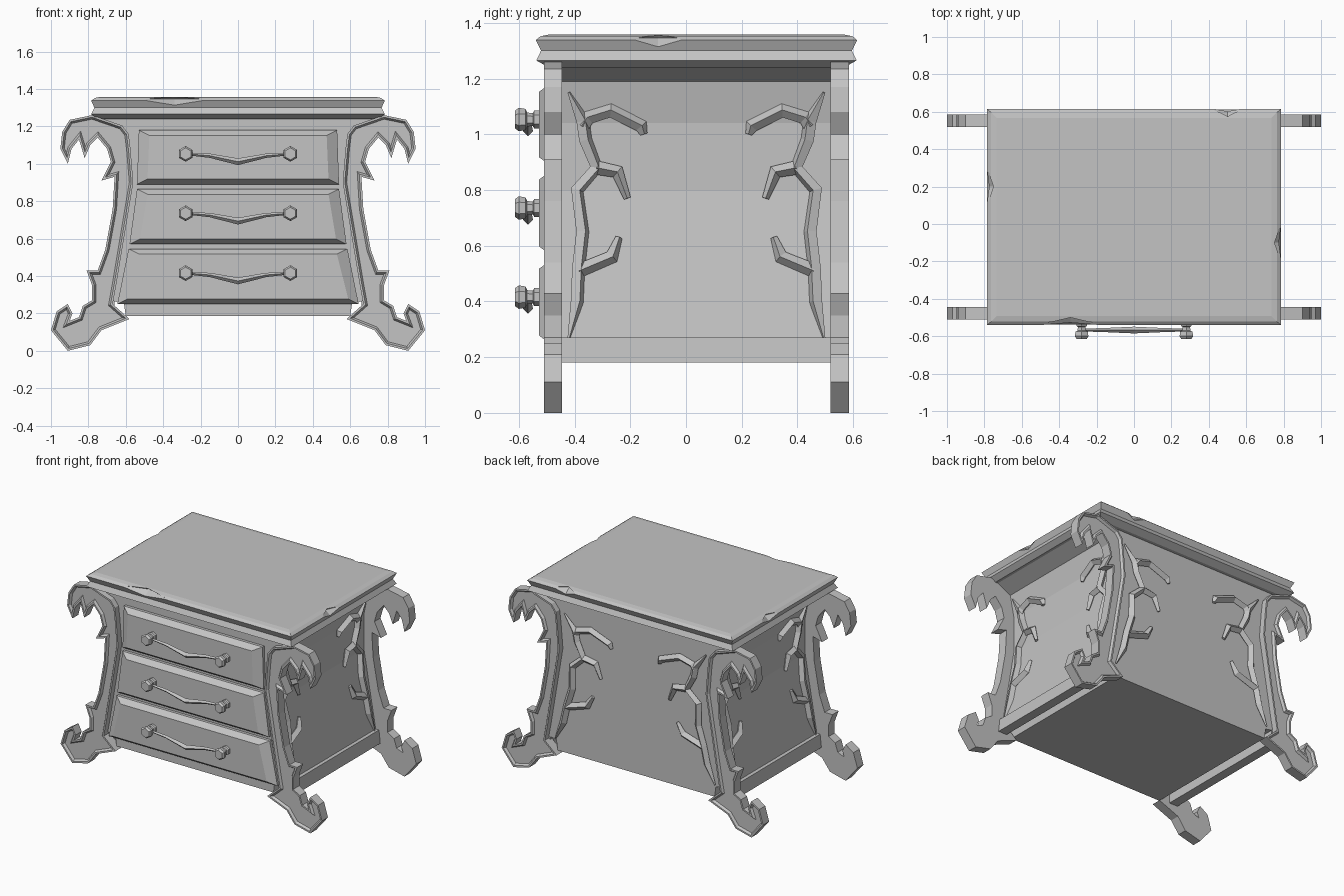
import bpy, bmesh
from mathutils import Vector, Matrix

if "Cube" in bpy.data.objects:
    bpy.data.objects.remove(bpy.data.objects["Cube"])

stone = bpy.data.materials.new("stone grey")
stone.use_nodes = True
GREY = (0.55, 0.55, 0.55, 1)
stone.diffuse_color = GREY
stone.node_tree.nodes["Principled BSDF"].inputs["Base Color"].default_value = GREY

MID_Y = 0.0375               # depth centre of the carcass
BODY_FRONT, BODY_BACK = -0.47, 0.545


def link(name, data):
    obj = bpy.data.objects.new(name, data)
    data.materials.append(stone)
    bpy.context.collection.objects.link(obj)
    return obj


def finish(name, bm):
    bmesh.ops.recalc_face_normals(bm, faces=bm.faces)
    mesh = bpy.data.meshes.new(name)
    bm.to_mesh(mesh)
    bm.free()
    return link(name, mesh)


def loft(name, rings):
    """Skin a stack of equal-length rings and cap both ends."""
    bm = bmesh.new()
    loops = [[bm.verts.new(p) for p in ring] for ring in rings]
    n = len(loops[0])
    for a, b in zip(loops, loops[1:]):
        for i in range(n):
            j = (i + 1) % n
            bm.faces.new((a[i], a[j], b[j], b[i]))
    bm.faces.new(loops[0])
    bm.faces.new(loops[-1])
    return finish(name, bm)


def rect(hx, hy, z):
    return [(sx * hx, MID_Y + sy * hy, z)
            for sx, sy in ((-1, -1), (1, -1), (1, 1), (-1, 1))]


def strand(name, points, depth, radii):
    """Four-sided, flat-shaded tapered rod along a path."""
    curve = bpy.data.curves.new(name, "CURVE")
    curve.dimensions = "3D"
    curve.bevel_depth = depth
    curve.bevel_resolution = 0
    curve.use_fill_caps = True
    spline = curve.splines.new("POLY")
    spline.use_smooth = False
    spline.points.add(len(points) - 1)
    for target, p, r in zip(spline.points, points, radii):
        target.co = (*p, 1)
        target.radius = r
    return link(name, curve)


# Carcass: flared cornice, waisted sides, recessed bottom edge
PROFILE = [(0.6, 0.185), (0.61, 0.255), (0.69, 0.27), (0.64, 0.56), (0.6, 0.8),
           (0.6, 1.04), (0.63, 1.19), (0.775, 1.262)]


def side_x(z):
    for (xa, za), (xb, zb) in zip(PROFILE, PROFILE[1:]):
        if z <= zb:
            return xa + (xb - xa) * (z - za) / (zb - za)
    return PROFILE[-1][0]


outline = PROFILE + [(-x, z) for x, z in reversed(PROFILE)]
loft("carcass", [[(x, y, z) for x, z in outline] for y in (BODY_FRONT, BODY_BACK)])

# Table top with a notched edge, shallow crown and a few chips knocked out
top = loft("table_top", [rect(0.75, 0.53, 1.24), rect(0.785, 0.575, 1.265),
                         rect(0.768, 0.558, 1.3), rect(0.785, 0.577, 1.338),
                         rect(0.765, 0.56, 1.352), rect(0.735, 0.53, 1.358)])
CHIPS = [((-0.34, -0.545, 1.345), (0.2, 0.06, 0.045)),
         ((0.5, 0.62, 1.345), (0.09, 0.06, 0.045)),
         ((0.79, -0.1, 1.345), (0.05, 0.11, 0.045)),
         ((-0.79, 0.2, 1.345), (0.05, 0.11, 0.045))]
for place, size in CHIPS:
    bm = bmesh.new()
    x, y, z = (Vector(v) for v in Matrix.Diagonal(size))
    c = Vector(place)
    ring = [bm.verts.new(c + d) for d in (x, y, -x, -y)]
    for pole in (bm.verts.new(c + z), bm.verts.new(c - z)):
        for i in range(4):
            bm.faces.new((ring[i], ring[(i + 1) % 4], pole))
    cutter = finish("chip_cutter", bm)
    cutter.hide_render = True
    cutter.hide_viewport = True
    cutter.display_type = "WIRE"
    cut = top.modifiers.new("chip", "BOOLEAN")
    cut.operation = "DIFFERENCE"
    cut.solver = "EXACT"
    cut.object = cutter

# Scrolled legs: one outline, mirrored to the four corners
LEG = [(0.78, 1.26), (0.9, 1.235), (0.94, 1.17), (0.95, 1.08), (0.91, 1.0),
       (0.89, 1.08), (0.85, 1.13), (0.82, 1.03), (0.79, 1.1), (0.75, 1.14),
       (0.7, 1.08), (0.68, 1.01), (0.73, 0.91), (0.66, 0.93), (0.67, 0.76),
       (0.71, 0.54), (0.75, 0.43), (0.81, 0.43), (0.78, 0.35), (0.78, 0.27),
       (0.83, 0.24), (0.85, 0.18), (0.9, 0.16), (0.885, 0.2), (0.91, 0.25),
       (0.97, 0.21), (1.0, 0.11), (0.91, 0.0), (0.79, 0.03), (0.73, 0.11),
       (0.58, 0.17), (0.67, 0.25), (0.65, 0.36), (0.61, 0.6), (0.56, 0.9),
       (0.575, 1.08), (0.585, 1.16), (0.62, 1.205)]
for end, sy in (("front", -1), ("back", 1)):
    for hand, sx in (("left", 1), ("right", -1)):
        bm = bmesh.new()
        inner, outer = ([bm.verts.new((sx * x, MID_Y + sy * d, z)) for x, z in LEG]
                        for d in (0.482, 0.548))
        bm.faces.new(inner)
        face = bm.faces.new(outer)
        for i in range(len(LEG)):
            bm.faces.new((inner[i - 1], inner[i], outer[i], outer[i - 1]))
        bmesh.ops.recalc_face_normals(bm, faces=bm.faces)
        # carved border around the show face
        for width, sink in ((0.011, 0), (0.01, -0.016)):
            bmesh.ops.inset_region(bm, faces=[face], thickness=width, depth=sink,
                                   use_even_offset=True)
        finish(f"{end}_{hand}_leg", bm)

# Side rails between the feet
for hand, sx in (("left", 1), ("right", -1)):
    section = [(0.66, 0.18), (0.725, 0.18), (0.715, 0.27), (0.66, 0.27)]
    loft(f"{hand}_side_rail", [[(sx * x, y, z) for x, z in section]
                               for y in (-0.46, 0.54)])


# Drawers: bevelled fronts that widen downwards, each with a pull
def drawer_ring(lo, hi, wide_lo, wide_hi, y, trim=0.0):
    a, b = wide_lo - 2 * trim, wide_hi - 2 * trim
    return [(-a, y, lo + trim), (a, y, lo + trim), (b, y, hi - trim), (-b, y, hi - trim)]


KNOB = [(-0.525, 0.032), (-0.545, 0.032), (-0.55, 0.023), (-0.57, 0.025),
        (-0.576, 0.038), (-0.6, 0.042), (-0.614, 0.032)]
HEX = [Matrix.Rotation(i * 1.0472, 2) @ Vector((0, 1)) for i in range(6)]
DRAWERS = [("top", 0.89, 1.18, 0.54, 0.53), ("middle", 0.57, 0.865, 0.58, 0.54),
           ("bottom", 0.25, 0.545, 0.645, 0.585)]
for name, lo, hi, wide_lo, wide_hi in DRAWERS:
    size = lo, hi, wide_lo, wide_hi
    loft(f"{name}_drawer", [drawer_ring(*size, BODY_FRONT + 0.01),
                            drawer_ring(*size, -0.49),
                            drawer_ring(*size, -0.528, 0.028)])
    z = (lo + hi) / 2 + 0.018
    for hand, kx in (("left", 0.28), ("right", -0.28)):
        loft(f"{name}_{hand}_knob",
             [[(kx + r * h.x, y, z + r * h.y) for h in HEX] for y, r in KNOB])
    strand(f"{name}_handle", [(x, -0.567, z + dz) for x, dz in
                              ((-0.27, 0), (-0.15, -0.01), (0, -0.042),
                               (0.15, -0.01), (0.27, 0))],
           0.015, (0.5, 0.75, 1.2, 0.75, 0.5))

# Carved vines: a stem and three shoots as (distance inward, height)
VINE = {
    "stem": [(0, 1.15), (0.05, 1.05), (0.06, 0.98), (0.1, 0.88), (0.03, 0.8),
             (0.05, 0.65), (0.035, 0.52), (0.03, 0.4), (0, 0.27)],
    "upper_shoot": [(0.05, 1.03), (0.07, 1.06), (0.15, 1.085), (0.26, 1.03), (0.27, 1.0)],
    "middle_shoot": [(0.1, 0.88), (0.175, 0.865), (0.21, 0.77)],
    "lower_shoot": [(0.035, 0.51), (0.155, 0.56), (0.18, 0.63)],
}
BACK_SPREAD = 1.25           # the back has more room, so its vines reach further
for part, path in VINE.items():
    radii = [1.0] * len(path)
    radii[-1] = 0.5
    if part == "stem":
        radii[0] = radii[-1] = 0.2
    for hand, sx in (("left", 1), ("right", -1)):
        for end, sy in (("front", -1), ("back", 1)):
            strand(f"{hand}_side_{end}_vine_{part}",
                   [(sx * (side_x(z) + 0.008), MID_Y + sy * (0.458 - d), z)
                    for d, z in path], 0.025, radii)
        strand(f"back_{hand}_vine_{part}",
               [(sx * (side_x(z) - 0.08 - BACK_SPREAD * d), BODY_BACK + 0.008, z)
                for d, z in path], 0.025, radii)
